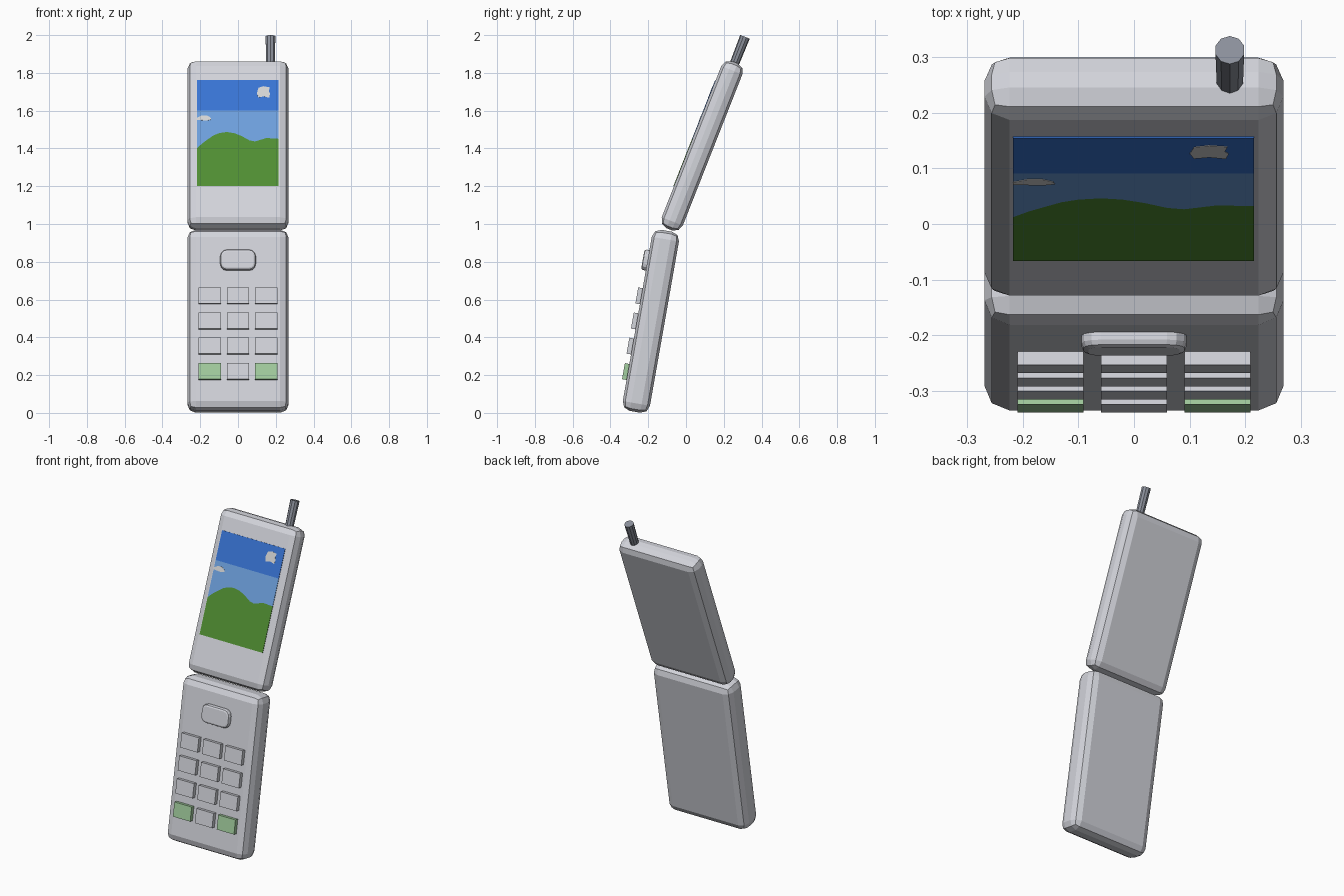
import bpy, bmesh, math
from mathutils import Matrix, Vector

if "Cube" in bpy.data.objects:
    bpy.data.objects.remove(bpy.data.objects["Cube"])


def material(name, rgb):
    m = bpy.data.materials.new(name)
    m.diffuse_color = (*rgb, 1.0)
    m.use_nodes = True
    m.node_tree.nodes["Principled BSDF"].inputs["Base Color"].default_value = m.diffuse_color
    return m


SILVER = material("silver", (0.65, 0.66, 0.71))
MINT = material("mint_green", (0.37, 0.62, 0.35))
DARK_GREY = material("dark_grey", (0.26, 0.28, 0.33))
DEEP_BLUE = material("deep_blue", (0.04, 0.175, 0.66))
SKY_BLUE = material("sky_blue", (0.155, 0.35, 0.72))
GRASS = material("grass_green", (0.08, 0.27, 0.032))
CLOUD = material("cloud_white", (0.66, 0.66, 0.66))


def leaning(y, z, degrees):
    """Frame of a phone half that leans backwards."""
    return Matrix.Translation((0, y, z)) @ Matrix.Rotation(-math.radians(degrees), 4, 'X')


def finish(name, bm, mat, frame):
    bmesh.ops.recalc_face_normals(bm, faces=bm.faces)
    mesh = bpy.data.meshes.new(name)
    bm.to_mesh(mesh)
    bm.free()
    mesh.materials.append(mat)
    ob = bpy.data.objects.new(name, mesh)
    ob.matrix_world = frame
    bpy.context.collection.objects.link(ob)
    return ob


def box(name, centre, size, mat, frame, bevel=0.0):
    bm = bmesh.new()
    bmesh.ops.create_cube(bm, size=1, matrix=Matrix.Translation(centre) @ Matrix.Diagonal((*size, 1)))
    if bevel:
        bmesh.ops.bevel(bm, geom=bm.edges[:], offset=bevel, segments=2, profile=0.5, affect='EDGES')
    return finish(name, bm, mat, frame)


def plate(name, outline, back, front, mat, frame, rim=0.0):
    """Extrude an (x, z) outline from y=back to y=front, optionally rounding the front rim."""
    bm = bmesh.new()
    face = bm.faces.new([bm.verts.new((x, back, z)) for x, z in outline])
    ext = bmesh.ops.extrude_face_region(bm, geom=[face])
    moved = [g for g in ext["geom"] if isinstance(g, bmesh.types.BMVert)]
    bmesh.ops.translate(bm, verts=moved, vec=(0, front - back, 0))
    if rim:
        edges = [e for e in bm.edges if all(abs(v.co.y - front) < 1e-6 for v in e.verts)]
        bmesh.ops.bevel(bm, geom=edges, offset=rim, segments=2, profile=0.5, affect='EDGES')
    return finish(name, bm, mat, frame)


LOWER = leaning(-0.186, 0.485, 10)
UPPER = leaning(0.085, 1.414, 21.5)
LT, UT = 0.146, 0.12          # thickness of the two halves

# Two bevelled halves
box("keypad_half", (0, 0, 0), (0.537, LT, 0.973), SILVER, LOWER, 0.045)
box("screen_half", (0, 0, 0), (0.537, UT, 0.95), SILVER, UPPER, 0.045)

# Keypad: four rows of three, green keys at the bottom corners
for row, z in enumerate((0.217, 0.352, 0.485, 0.618)):
    for col in (-1, 0, 1):
        mat = MINT if row == 0 and col else SILVER
        box(f"key_{row + 1}_{col + 2}", (col * 0.15, -LT / 2 - 0.006, (z - 0.498) / 0.985),
            (0.118, 0.036, 0.086), mat, LOWER)

# Rounded navigation button
w, h, r, zc = 0.094, 0.055, 0.035, (0.808 - 0.498) / 0.985
pill = []
for sx, sz, start in ((1, 1, 0), (-1, 1, 90), (-1, -1, 180), (1, -1, 270)):
    for k in range(4):
        a = math.radians(start + k * 30)
        pill.append((sx * (w - r) + r * math.cos(a), zc + sz * (h - r) + r * math.sin(a)))
plate("navigation_button", pill, -LT / 2 + 0.01, -LT / 2 - 0.026, SILVER, LOWER, 0.012)


# Screen picture, cut into flat coloured areas
def up(z):
    """World height on the screen's front face to local height."""
    return (z - 1.436) / 0.93


X0, X1 = -0.217, 0.215
hill = [(X0, 1.40), (-0.19, 1.425), (-0.16, 1.447), (-0.13, 1.468), (-0.10, 1.48), (-0.06, 1.486),
        (-0.02, 1.48), (0.02, 1.464), (0.06, 1.442), (0.09, 1.436), (0.12, 1.445), (0.15, 1.454), (X1, 1.45)]
hill = [(x, up(z)) for x, z in hill]
back, front = -UT / 2 + 0.003, -UT / 2 - 0.003
plate("screen_grass", [(X1, up(1.2)), (X0, up(1.2))] + hill, back, front, GRASS, UPPER)
plate("screen_low_sky", [(X1, up(1.6)), (X0, up(1.6))] + hill, back, front, SKY_BLUE, UPPER)
plate("screen_high_sky", [(X0, up(1.6)), (X1, up(1.6)), (X1, up(1.76)), (X0, up(1.76))],
      back, front, DEEP_BLUE, UPPER)

# Clouds on the screen
puff = [(0.10, 1.69), (0.108, 1.668), (0.135, 1.674), (0.165, 1.667), (0.17, 1.69), (0.163, 1.70),
        (0.168, 1.722), (0.135, 1.728), (0.108, 1.72)]
wisp = [(X0, 1.55), (-0.165, 1.546), (-0.142, 1.552), (-0.145, 1.562), (-0.165, 1.574), (-0.19, 1.574), (X0, 1.561)]
for name, pts in (("cloud_high", puff), ("cloud_low", wisp)):
    plate(name, [(x, up(z)) for x, z in pts], front + 0.001, front - 0.001, CLOUD, UPPER)

# Antenna, leaning with the screen half
bm = bmesh.new()
bmesh.ops.create_cone(bm, cap_ends=True, segments=10, radius1=0.024, radius2=0.027, depth=0.2,
                      matrix=Matrix.Translation((0.172, 0, 0.52)))
finish("antenna", bm, DARK_GREY, UPPER)
